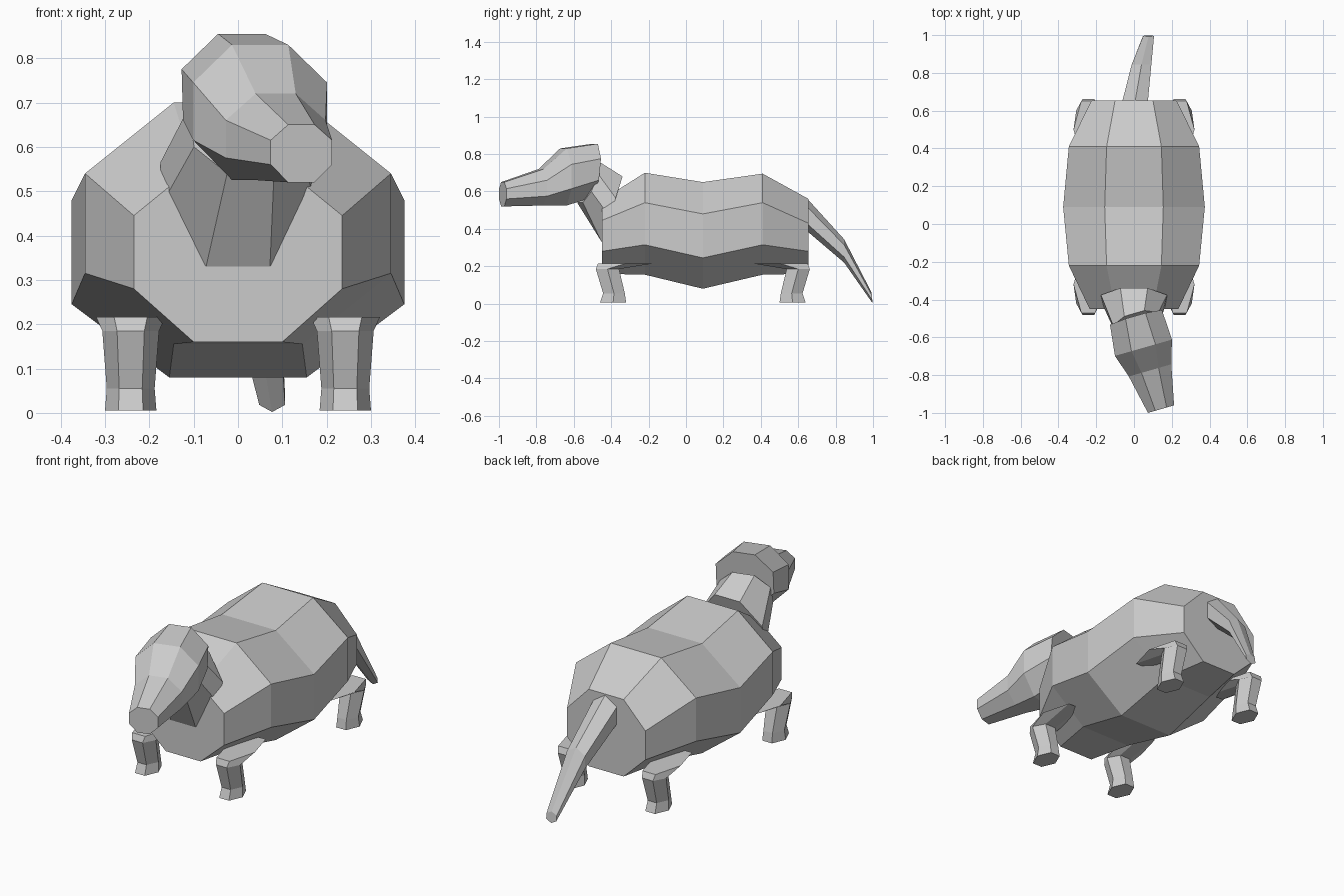
import bpy
import bmesh
from math import sin, cos, radians
from mathutils import Vector

cube = bpy.data.objects.get("Cube")
if cube:
    bpy.data.objects.remove(cube, do_unlink=True)

grey = bpy.data.materials.new("plain_grey")
grey.use_nodes = True
colour = (0.6, 0.6, 0.6, 1)
grey.diffuse_color = colour
grey.node_tree.nodes["Principled BSDF"].inputs["Base Color"].default_value = colour


def section(x, y, width, flat, heights, yaw=0, lean=0):
    """Chamfered upright cross-section; heights run from top to bottom."""
    top, upper, lower, bottom = heights
    outline = [(-flat, top), (flat, top), (width, upper), (width, lower),
               (flat, bottom), (-flat, bottom), (-width, lower), (-width, upper)]
    c, s = cos(radians(yaw)), sin(radians(yaw))
    middle = (top + bottom) / 2
    points = []
    for u, z in outline:
        v = (z - middle) * lean
        points.append(Vector((x + u * c - v * s, y + u * s + v * c, z)))
    return points


def hexagon(x, y, z, width, depth):
    """Level six-sided section with its corners pointing sideways."""
    flat = width * 0.48
    outline = [(-flat, depth), (flat, depth), (width, 0),
               (flat, -depth), (-flat, -depth), (-width, 0)]
    return [Vector((x + u, y + v, z)) for u, v in outline]


def loft(name, rings):
    bm = bmesh.new()
    loops = [[bm.verts.new(p) for p in ring] for ring in rings]
    count = len(loops[0])
    for a, b in zip(loops, loops[1:]):
        for i in range(count):
            j = (i + 1) % count
            bm.faces.new((a[i], a[j], b[j], b[i]))
    bm.faces.new(loops[0])
    bm.faces.new(loops[-1])
    bmesh.ops.remove_doubles(bm, verts=bm.verts[:], dist=0.0005)
    bmesh.ops.recalc_face_normals(bm, faces=bm.faces[:])
    mesh = bpy.data.meshes.new(name)
    bm.to_mesh(mesh)
    bm.free()
    mesh.materials.append(grey)
    obj = bpy.data.objects.new(name, mesh)
    bpy.context.collection.objects.link(obj)


# Faceted trunk with a dip in the middle
loft("body", [
    section(0, -0.45, 0.235, 0.10, (0.555, 0.445, 0.28, 0.16)),
    section(0, -0.22, 0.345, 0.145, (0.70, 0.54, 0.315, 0.155)),
    section(0, 0.09, 0.375, 0.155, (0.65, 0.48, 0.245, 0.08)),
    section(0, 0.41, 0.345, 0.145, (0.695, 0.54, 0.315, 0.155)),
    section(0, 0.655, 0.225, 0.10, (0.56, 0.43, 0.28, 0.16)),
])

# Neck leaning forward into the skull
loft("neck", [
    section(0, -0.395, 0.175, 0.072, (0.68, 0.565, 0.465, 0.33), 0, 0.32),
    section(0.015, -0.52, 0.125, 0.055, (0.755, 0.69, 0.60, 0.54), 16, 0.45),
])

# Head turned to one side, tapering to a blunt muzzle
loft("head", [
    section(0.012, -0.50, 0.143, 0.055, (0.855, 0.775, 0.66, 0.57), 16, 0.1),
    section(0.05, -0.655, 0.157, 0.066, (0.83, 0.745, 0.615, 0.525), 16),
    section(0.085, -0.775, 0.117, 0.047, (0.72, 0.66, 0.575, 0.525), 16),
    section(0.143, -0.98, 0.072, 0.031, (0.65, 0.615, 0.56, 0.52), 16),
])

# Drooping tail with a ridge along the top
loft("tail", [
    section(0.005, 0.645, 0.068, 0, (0.565, 0.52, 0.43, 0.39)),
    section(0.04, 0.845, 0.052, 0, (0.345, 0.315, 0.25, 0.22)),
    section(0.077, 0.995, 0.029, 0, (0.06, 0.045, 0.018, 0.002), 0, -0.1),
])

# Four stubby legs, with the thighs reaching toward the middle of the body
for end, along, middle in (("front", 1, 0), ("rear", -1, 0.18)):
    for side, sx in (("left", 1), ("right", -1)):
        profile = [(-0.39, 0.005, 0.058, 0.07), (-0.385, 0.055, 0.054, 0.058),
                   (-0.42, 0.185, 0.064, 0.062), (-0.32, 0.216, 0.078, 0.15)]
        loft(f"{end}_{side}_leg", [
            hexagon(0.242 * sx, middle + along * y, z, w, d)
            for y, z, w, d in profile])
